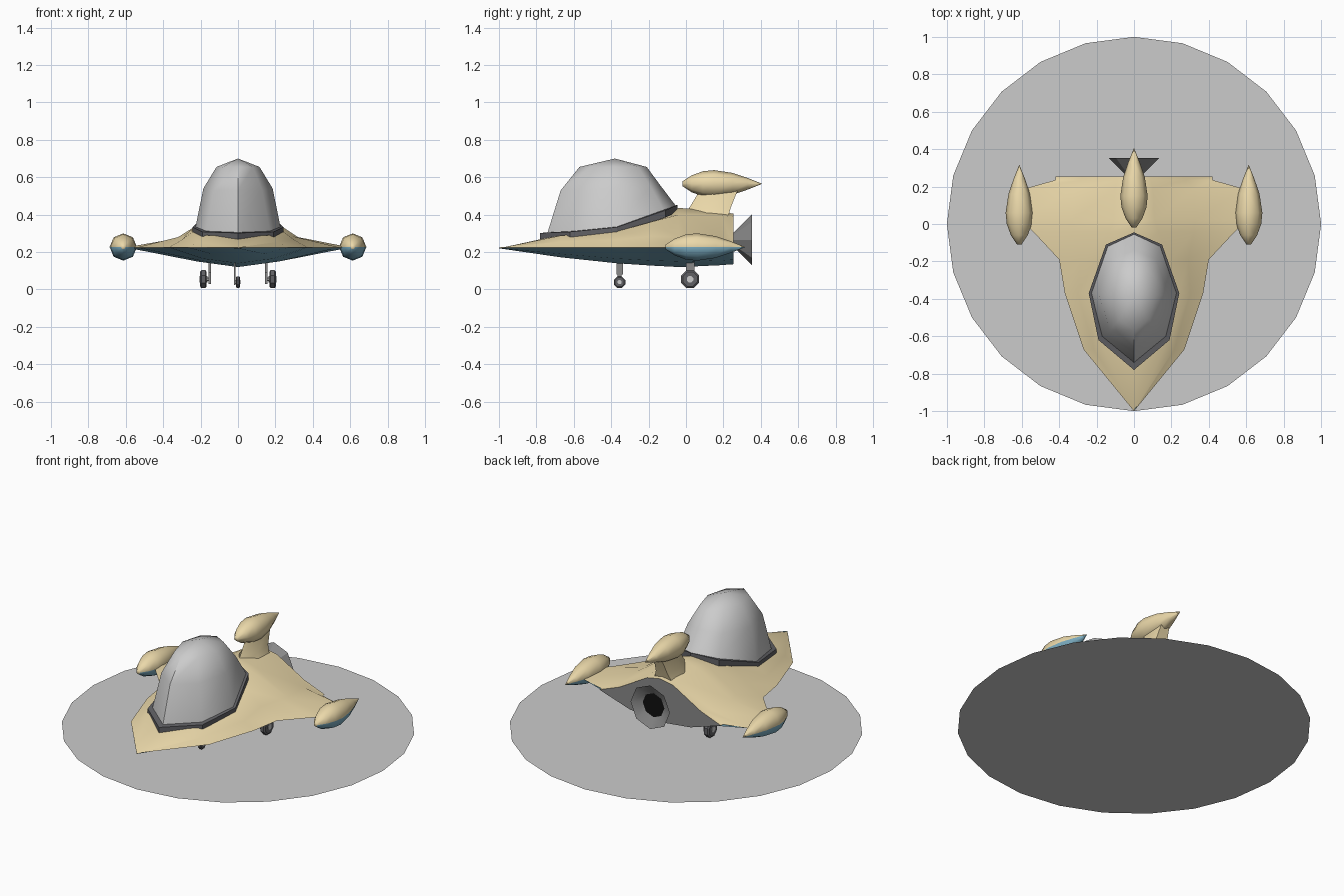
import bpy, bmesh, math
from math import sin, cos, pi, radians

if "Cube" in bpy.data.objects:
    bpy.data.objects.remove(bpy.data.objects["Cube"])


def mat(name, r, g, b):
    m = bpy.data.materials.new(name)
    m.diffuse_color = (r, g, b, 1)
    m.use_nodes = True
    m.node_tree.nodes["Principled BSDF"].inputs["Base Color"].default_value = m.diffuse_color
    return m


CREAM = mat("cream", 0.83, 0.69, 0.40)
BLUE = mat("blue", 0.20, 0.42, 0.54)
DARK = mat("dark_grey", 0.12, 0.12, 0.13)
MID = mat("mid_grey", 0.25, 0.25, 0.25)
BLACK = mat("black", 0.005, 0.005, 0.005)


def loft(name, rings, mats=(), pick=None, angle=40, start=True, end=True):
    """Skin a list of equal-length closed rings; pick(face) chooses a material."""
    bm = bmesh.new()
    loops = [[bm.verts.new(p) for p in r] for r in rings]
    n = len(rings[0])
    for a, b in zip(loops, loops[1:]):
        for i in range(n):
            j = (i + 1) % n
            bm.faces.new((a[i], a[j], b[j], b[i]))
    if start:
        bm.faces.new(loops[0][::-1])
    if end:
        bm.faces.new(loops[-1])
    bmesh.ops.remove_doubles(bm, verts=bm.verts, dist=1e-4)
    bmesh.ops.recalc_face_normals(bm, faces=bm.faces)
    if pick:
        for f in bm.faces:
            f.material_index = pick(f)
    me = bpy.data.meshes.new(name)
    bm.to_mesh(me)
    bm.free()
    for m in mats:
        me.materials.append(m)
    ob = bpy.data.objects.new(name, me)
    bpy.context.collection.objects.link(ob)
    if angle:
        bpy.ops.object.select_all(action='DESELECT')
        ob.select_set(True)
        bpy.context.view_layer.objects.active = ob
        bpy.ops.object.shade_smooth_by_angle(angle=radians(angle))
    return ob


def ring_y(x, y, z, r, n=8):
    return [(x + r * cos(2 * pi * i / n), y, z + r * sin(2 * pi * i / n)) for i in range(n)]


def ring_x(x, y, z, r, n=8):
    return [(x, y + r * cos(2 * pi * (i + .5) / n), z + r * sin(2 * pi * (i + .5) / n)) for i in range(n)]


def sym(half):
    """Mirror a half ring that starts and ends on x = 0."""
    return half + [(-x, y, z) for x, y, z in half[-2:0:-1]]


def box(name, x0, x1, y0, y1, z0, z1, m):
    return loft(name, [[(x0, y0, z), (x1, y0, z), (x1, y1, z), (x0, y1, z)] for z in (z0, z1)], (m,), angle=0)


# Flat base disc
loft("base_disc", [[(cos(pi * i / 12), sin(pi * i / 12), 0) for i in range(24)]], angle=0, end=False)

# Hull: y, top height, ridge (x, z), shoulder (x, z), edge x, belly (x, z), keel height
sections = [
    (-1.00, .22, 0, .22, 0, .22, 0, 0, .22, .22),
    (-0.67, .292, .16, .288, .215, .255, .27, .14, .19, .172),
    (-0.37, .312, .24, .310, .30, .265, .37, .19, .165, .14),
    (-0.19, .370, .20, .360, .29, .285, .40, .20, .155, .128),
    (-0.04, .435, .13, .400, .32, .280, .54, .22, .15, .12),
    (0.02, .433, .11, .400, .33, .272, .60, .22, .15, .122),
    (0.19, .415, .10, .395, .32, .268, .58, .22, .155, .13),
    (0.235, .408, .09, .390, .28, .280, .42, .21, .158, .134),
    (0.255, .405, .09, .388, .28, .278, .42, .21, .158, .135),
]
rings = [sym([(0, y, zt), (x1, y, z1), (x2, y, z2), (x3, y, .225), (xb, y, zb), (0, y, zk)])
         for y, zt, x1, z1, x2, z2, x3, xb, zb, zk in sections]
loft("hull", rings, (CREAM, BLUE, MID),
     lambda f: 2 if f.normal.y > .95 and f.calc_center_median().y > .25
     else int(f.calc_center_median().z < .222 or f.normal.z < -.2))

# Canopy rim band and grey dome
outline = [(0, -.78, .284), (.19, -.62, .29), (.242, -.37, .315), (.15, -.11, .405), (0, -.045, .435)]
inner = [(0, -.74, .305), (.17, -.60, .312), (.227, -.37, .335), (.14, -.12, .425), (0, -.055, .448)]
low = sym([(x, y, z - .02) for x, y, z in outline])
rim_top = sym([(x, y, z + .018) for x, y, z in outline])
loft("canopy_rim", [low, rim_top, sym(inner)], (DARK,), angle=20)
mid = [(0, -.67, .53), (.13, -.57, .53), (.185, -.38, .54), (.12, -.19, .55), (0, -.14, .56)]
high = [(0, -.57, .655), (.08, -.51, .655), (.115, -.38, .655), (.08, -.255, .655), (0, -.21, .655)]
loft("canopy_dome", [sym(inner), sym(mid), sym(high), [(0, -.38, .70)] * 8],
     angle=50, start=False, end=False)

# Pods on the wing tips and the tail
profile = [(-.11, .012), (-.06, .045), (.0, .067), (.06, .073), (.16, .058), (.24, .031), (.315, .001)]


def pod(name, x, y, z, split):
    loft(name, [ring_y(x, y + py, z, r) for py, r in profile], (CREAM, BLUE),
         lambda f: int(split and f.calc_center_median().z < z - .001), angle=60)


for s, side in ((-1, "left"), (1, "right")):
    pod(side + "_wing_pod", s * .613, 0, .227, True)
pod("tail_pod", 0, .09, .565, False)

# Tail fin
loft("tail_fin", [[(0, y0, z), (w, ym, z), (w * .8, y1, z), (-w * .8, y1, z), (-w, ym, z)]
                  for z, y0, ym, y1, w in ((.37, -.04, .10, .22, .085), (.44, .02, .12, .24, .05),
                                           (.54, .08, .15, .28, .035))], (CREAM,))

# Engine nozzle with a dark throat
loft("engine_nozzle", [ring_y(0, y, .265, r) for y, r in ((.245, .028), (.353, .136), (.32, .075))],
     (MID, BLACK), lambda f: int(len(f.verts) == 8 and f.calc_center_median().y > .3), angle=30)


# Landing gear
def wheel(name, x, y, z, r, w):
    loft(name, [ring_x(x + k * w, y, z, r * q) for k, q in ((-1, .45), (-1, .8), (-.6, 1), (.6, 1), (1, .8), (1, .45))],
         (DARK,), angle=0)
    loft(name + "_hub", [ring_x(x + k * w * 1.15, y, z, r * .35) for k in (-1, 1)], angle=0)


wheel("front_wheel", 0, -.355, .039, .033, .011)
box("front_strut", -.022, -.013, -.372, -.338, .08, .16, MID)
box("front_fork", -.022, -.013, -.365, -.345, .025, .08, MID)
for s, side in ((-1, "left"), (1, "right")):
    wheel(side + "_wheel", s * .185, .022, .055, .052, .018)
    box(side + "_strut", s * .145, s * .158, .0, .045, .09, .17, MID)
    box(side + "_fork", s * .145, s * .158, .01, .034, .03, .09, MID)
    loft(side + "_axle", [ring_x(s * x, .022, .055, .01) for x in (.145, .18)], (MID,), angle=0)
